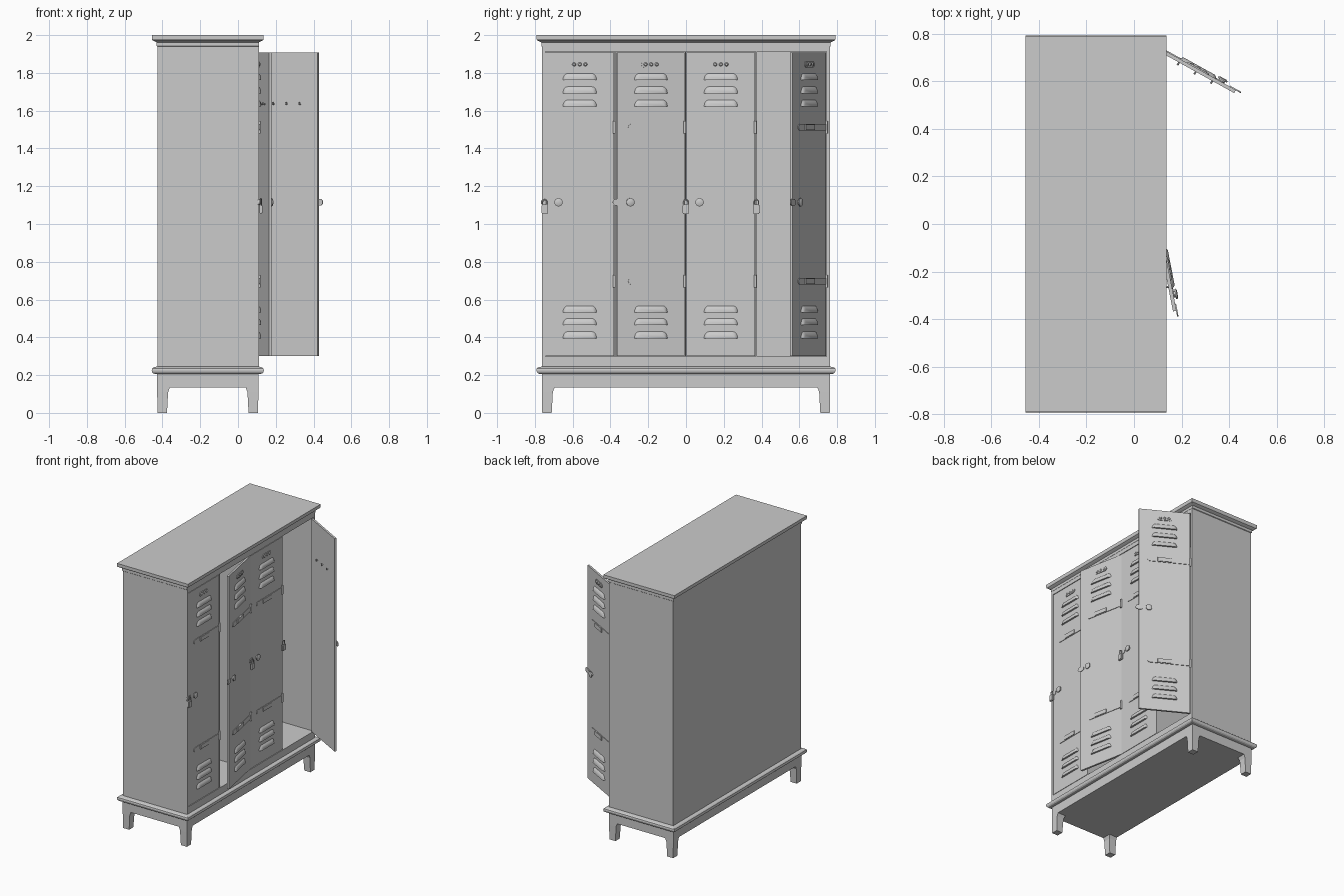
import bpy, bmesh, math
from mathutils import Matrix, Vector

if "Cube" in bpy.data.objects:
    bpy.data.objects.remove(bpy.data.objects["Cube"])

X0, X1, YH = -0.43, 0.11, 0.765          # body footprint
HINGE_X, PITCH, DOOR_W = 0.109, 0.3735, 0.365
DOOR_Z0, DOOR_Z1 = 0.30, 1.91


def finish(name, bm, mat=None, smooth=False):
    bmesh.ops.recalc_face_normals(bm, faces=bm.faces)
    me = bpy.data.meshes.new(name)
    bm.to_mesh(me)
    bm.free()
    ob = bpy.data.objects.new(name, me)
    bpy.context.collection.objects.link(ob)
    if mat is not None:
        ob.matrix_world = mat
    if smooth:
        bpy.ops.object.select_all(action='DESELECT')
        ob.select_set(True)
        bpy.context.view_layer.objects.active = ob
        bpy.ops.object.shade_smooth_by_angle(angle=math.radians(35))
    return ob


def add_box(bm, x0, x1, y0, y1, z0, z1):
    m = Matrix.Translation(((x0 + x1) / 2, (y0 + y1) / 2, (z0 + z1) / 2)) @ \
        Matrix.Diagonal((x1 - x0, y1 - y0, z1 - z0, 1))
    bmesh.ops.create_cube(bm, size=1, matrix=m)


def rect_stack(name, rings):
    """Closed moulding: (z, outward offset) rings around the footprint."""
    bm = bmesh.new()
    loops = []
    for z, o in rings:
        loops.append([bm.verts.new(p) for p in (
            (X0 - o, -YH - o, z), (X1 + o, -YH - o, z),
            (X1 + o, YH + o, z), (X0 - o, YH + o, z))])
    for a, b in zip(loops, loops[1:]):
        for i in range(4):
            bm.faces.new((a[i], a[(i + 1) % 4], b[(i + 1) % 4], b[i]))
    bm.faces.new(loops[0])
    bm.faces.new(loops[-1])
    return finish(name, bm)


def add_hull(bm, pts):
    vs = [bm.verts.new(p) for p in pts]
    r = bmesh.ops.convex_hull(bm, input=vs)
    junk = [g for g in r['geom_interior'] + r['geom_unused']
            if isinstance(g, bmesh.types.BMVert)]
    bmesh.ops.delete(bm, geom=list(set(junk)), context='VERTS')


def add_strap(bm, y0, y1, z, h, depth, round_start=True, round_end=True):
    """Flat bar on the door face, optionally with rounded ends."""
    r = h / 2
    pts = []
    for y, s, rnd in ((y0, -1, round_start), (y1, 1, round_end)):
        for k in range(7):
            a = -math.pi / 2 + math.pi * k / 6
            pts.append((y - s * r + s * r * math.cos(a) if rnd else y, z + r * math.sin(a)))
    pts = list(dict.fromkeys((round(a, 5), round(b, 5)) for a, b in pts))
    add_hull(bm, [(x, a, b) for a, b in pts for x in (-0.002, depth)])


def add_louvre(bm, y, z):
    """Pressed hood, deepest at the lower lip."""
    pts = []
    for dx, half, ht in ((-0.001, 0.09, 0.036), (0.008, 0.082, 0.028), (0.013, 0.074, 0.014)):
        for s in (-1, 1):
            pts.append((dx, y + s * half, z))
            for k in range(1, 5):
                a = math.pi / 2 * k / 4
                pts.append((dx, y + s * (half - 0.025 + 0.025 * math.cos(a)), z + ht * math.sin(a)))
    add_hull(bm, pts)


def add_disc(bm, x0, x1, y, z, r0, r1, seg=16):
    m = Matrix.Translation(((x0 + x1) / 2, y, z)) @ Matrix.Rotation(math.pi / 2, 4, 'Y')
    bmesh.ops.create_cone(bm, cap_ends=True, segments=seg, radius1=r0, radius2=r1,
                          depth=x1 - x0, matrix=m)


# carcass: hollow cabinet with face rails and dividers
bm = bmesh.new()
add_box(bm, X0 + .003, X0 + .02, -YH + .003, YH - .003, 0.24, 1.95)
for s in (-1, 1):
    a, b = sorted((s * (YH - .003), s * (YH - .02)))
    add_box(bm, X0 + .02, X1, a, b, 0.24, 1.95)
add_box(bm, X0 + .02, X1, -YH + .02, YH - .02, 0.24, DOOR_Z0 - .002)
add_box(bm, X0 + .02, X1, -YH + .02, YH - .02, DOOR_Z1 + .002, 1.95)
finish("cabinet_body", bm)

bm = bmesh.new()
for i in range(3):
    y = -0.38 + PITCH * i + 0.0043
    add_box(bm, X0 + .02, X1 - .001, y - .0035, y + .0035, DOOR_Z0 - .002, DOOR_Z1 + .002)
finish("dividers", bm)

# mouldings and plinth
rect_stack("cornice", [(1.938, -.004), (1.942, .001), (1.962, .001), (1.968, .014),
                       (1.973, .023), (1.98, .026), (2.0, .026)])
rect_stack("base_moulding", [(.205, 0), (.208, .017), (.214, .024), (.225, .027),
                             (.235, .025), (.241, .018), (.245, 0)])
rect_stack("apron", [(.135, -.002), (.207, -.002)])

# tapered legs
for sx in (0, 1):
    for sy in (-1, 1):
        bm = bmesh.new()
        pts = []
        for z, w, inset in ((0, .05, .004), (.11, .058, .002), (.136, .068, .002)):
            xs = (X0 + inset, X0 + inset + w) if sx == 0 else (X1 - inset - w, X1 - inset)
            for x in xs:
                for y in (YH - inset, YH - inset - w):
                    pts.append((x, sy * y, z))
        # flat-sided leg with a small flare at the apron
        order = (0, 1, 3, 2)
        vs = [bm.verts.new(p) for p in pts]
        for L in (0, 4):
            for i in range(4):
                j = (i + 1) % 4
                bm.faces.new((vs[L + order[i]], vs[L + order[j]],
                              vs[L + 4 + order[j]], vs[L + 4 + order[i]]))
        bm.faces.new([vs[k] for k in order])
        bm.faces.new([vs[8 + k] for k in order])
        finish(f"leg_{'front' if sx else 'back'}_{'left' if sy < 0 else 'right'}", bm)

# doors, hung on their +y edge
for i, ang in enumerate((0, 11, 0, 61)):
    mat = Matrix.Translation((HINGE_X, -0.38 + PITCH * i, 0)) @ \
        Matrix.Rotation(math.radians(ang), 4, 'Z')
    mid = -DOOR_W / 2
    bm = bmesh.new()
    add_box(bm, -.015, 0, -DOOR_W, -.001, DOOR_Z0 + .002, DOOR_Z1 - .002)
    finish(f"door_{i + 1}", bm, mat)

    bm = bmesh.new()
    for z in (1.762, 1.692, 1.622, .532, .465, .395):
        add_louvre(bm, mid, z)
    finish(f"louvres_{i + 1}", bm, mat, True)

    # plate with rivets above the louvres
    bm = bmesh.new()
    add_strap(bm, mid - .052, mid + .052, 1.845, .032, .005)
    for k in (-1, 0, 1):
        add_disc(bm, .003, .010, mid + k * .03, 1.845, .012, .006, 12)
    finish(f"number_plate_{i + 1}", bm, mat, True)

    # strap hinges with raised label and knuckle
    bm = bmesh.new()
    for z in (1.512, .697):
        add_strap(bm, -.305, 0, z, .036, .004, True, False)
        add_box(bm, .002, .009, mid - .05, mid + .05, z - .015, z + .015)
        bmesh.ops.create_cone(bm, cap_ends=True, segments=12, radius1=.007, radius2=.007,
                              depth=.066, matrix=Matrix.Translation((.004, 0, z)))
    finish(f"hinges_{i + 1}", bm, mat, True)

    # hasp bar and knob
    bm = bmesh.new()
    add_strap(bm, -.389, -.335, 1.115, .036, .004)
    finish(f"hasp_{i + 1}", bm, mat, True)
    bm = bmesh.new()
    add_disc(bm, -.001, .010, -.295, 1.115, .014, .014)
    add_disc(bm, .008, .014, -.295, 1.115, .022, .022)
    add_disc(bm, .014, .018, -.295, 1.115, .022, .014)
    finish(f"knob_{i + 1}", bm, mat, True)

    # inner coat hooks
    bm = bmesh.new()
    for y in (-.10, -.18, -.26):
        add_disc(bm, -.026, -.014, y, 1.635, .004, .004, 8)
        add_box(bm, -.028, -.024, y - .004, y + .004, 1.63, 1.645)
    finish(f"hooks_{i + 1}", bm, mat)

# padlocks hanging beside three of the doors
for i in (0, 2, 3):
    y = -0.38 + PITCH * i - DOOR_W - .003
    bm = bmesh.new()
    add_box(bm, .113, .129, y - .018, y + .018, 1.053, 1.102)
    bmesh.ops.bevel(bm, geom=bm.edges[:], offset=.004, segments=2, affect='EDGES')
    finish(f"padlock_body_{i + 1}", bm, None, True)
    cu = bpy.data.curves.new(f"padlock_shackle_{i + 1}", 'CURVE')
    cu.dimensions = '3D'
    cu.bevel_depth, cu.bevel_resolution = .003, 2
    pts = [(.121, y - .011, 1.095)]
    pts += [(.121, y - .011 * math.cos(math.pi * k / 8), 1.118 + .011 * math.sin(math.pi * k / 8))
            for k in range(9)]
    pts.append((.121, y + .011, 1.095))
    sp = cu.splines.new('POLY')
    sp.points.add(len(pts) - 1)
    for p, c in zip(sp.points, pts):
        p.co = (*c, 1)
    bpy.context.collection.objects.link(bpy.data.objects.new(cu.name, cu))
